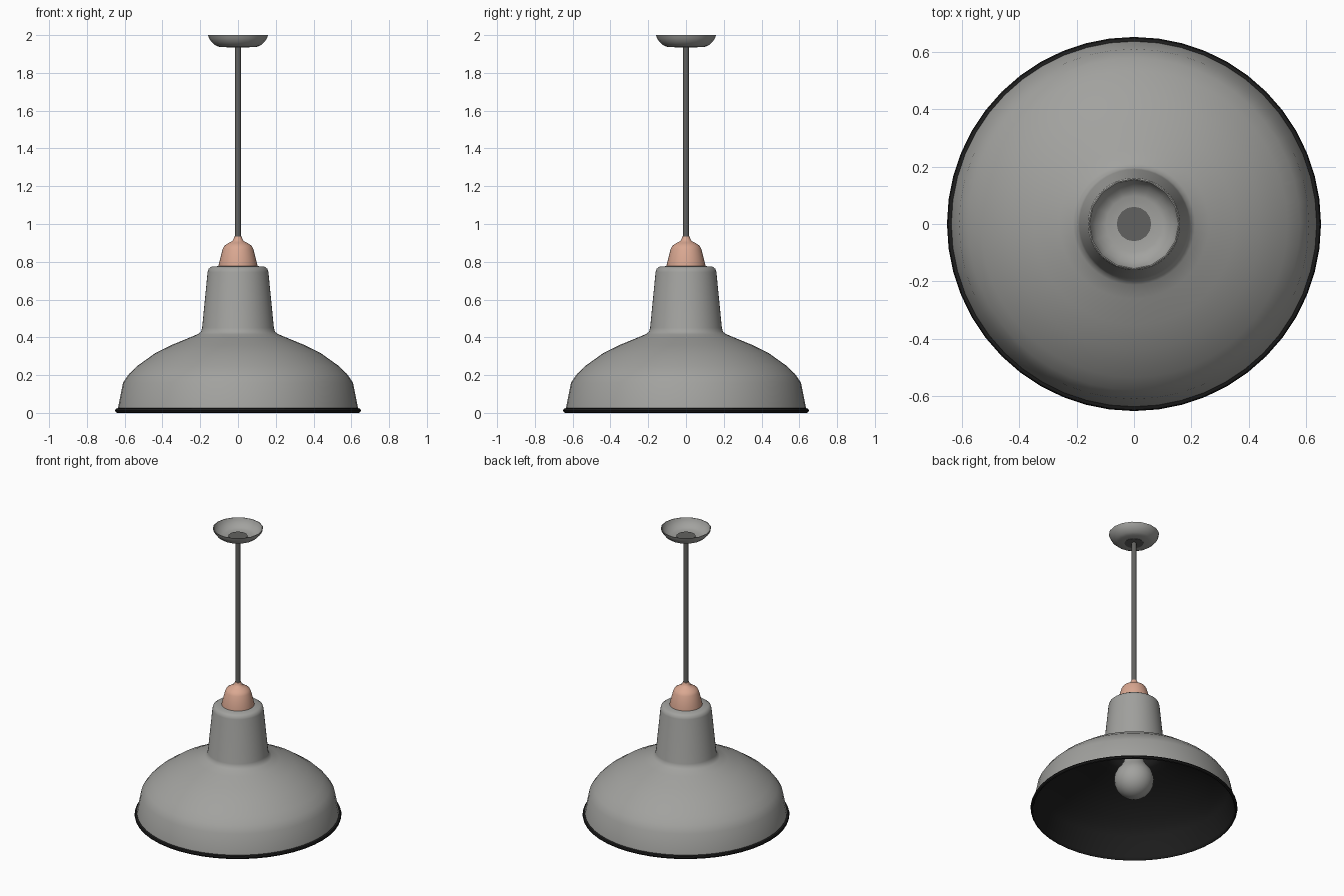
import bpy, bmesh, math

if "Cube" in bpy.data.objects:
    bpy.data.objects.remove(bpy.data.objects["Cube"])


def material(name, rgb):
    m = bpy.data.materials.new(name)
    m.diffuse_color = (*rgb, 1.0)
    m.use_nodes = True
    m.node_tree.nodes["Principled BSDF"].inputs["Base Color"].default_value = m.diffuse_color
    return m


GREY = material("warm grey enamel", (0.36, 0.36, 0.345))
BLACK = material("black lining", (0.012, 0.012, 0.012))
COPPER = material("pale copper", (0.70, 0.39, 0.285))
DARK = material("dark grey rod", (0.12, 0.12, 0.115))


def lathe(name, profile, mat, sides=32, angle=40):
    """Revolve (radius, z) points about z; an upward profile faces outward."""
    bm = bmesh.new()
    rings = []
    for r, z in profile:
        if r == 0:
            rings.append([bm.verts.new((0, 0, z))] * sides)
        else:
            rings.append([bm.verts.new((r * math.cos(2 * math.pi * j / sides),
                                        r * math.sin(2 * math.pi * j / sides), z))
                          for j in range(sides)])
    for a, b in zip(rings, rings[1:]):
        for j in range(sides):
            k = (j + 1) % sides
            corners = list(dict.fromkeys((a[j], a[k], b[k], b[j])))
            if len(corners) > 2:
                bm.faces.new(corners)
    me = bpy.data.meshes.new(name)
    bm.to_mesh(me)
    bm.free()
    me.materials.append(mat)
    ob = bpy.data.objects.new(name, me)
    bpy.context.collection.objects.link(ob)
    bpy.ops.object.select_all(action='DESELECT')
    ob.select_set(True)
    bpy.context.view_layer.objects.active = ob
    bpy.ops.object.shade_smooth_by_angle(angle=math.radians(angle))
    return ob


# Outer enamel shell of the shade with its tall neck
outer = [(0.636, 0.024), (0.609, 0.16), (0.578, 0.205), (0.534, 0.248),
         (0.44, 0.315), (0.35, 0.36), (0.26, 0.397), (0.212, 0.417),
         (0.196, 0.43), (0.19, 0.45), (0.161, 0.745), (0.156, 0.763),
         (0.14, 0.774), (0.09, 0.778), (0, 0.778)]
lathe("shade", outer, GREY, 48)

# Black lining, running down the inside and turning out into the rolled rim
inner = [(0, 0.766)] + [(r - 0.01, z - 0.01) for r, z in reversed(outer[1:-1])]
rim = [(0.628, 0.02), (0.632, 0.006), (0.64, 0.0), (0.648, 0.004),
       (0.651, 0.013), (0.647, 0.022), (0.634, 0.026)]
lathe("lining_and_rim", inner + rim, BLACK, 48)

# Copper cap over the neck
lathe("cap", [(0, 0.772), (0.103, 0.772), (0.103, 0.782), (0.091, 0.83),
              (0.081, 0.868), (0.072, 0.885), (0.05, 0.9), (0.03, 0.91),
              (0.023, 0.92), (0.02, 0.934), (0, 0.934)], COPPER)

# Rod and the fixing disc at its top
lathe("rod", [(0, 0.92), (0.016, 0.92), (0.016, 1.945), (0, 1.945)], DARK, 16)
lathe("rod_disc", [(0, 1.934), (0.06, 1.934), (0.06, 1.946), (0, 1.946)], DARK, 16)

# Ceiling canopy, an open thin bowl
lathe("canopy", [(0.055, 1.936), (0.1, 1.938), (0.12, 1.946), (0.141, 1.964),
                 (0.153, 1.983), (0.159, 2.0), (0.155, 2.0), (0.149, 1.984),
                 (0.137, 1.967), (0.117, 1.95), (0.098, 1.943), (0.055, 1.941)],
      GREY, 16)

# Bulb: round globe narrowing into a neck
globe = [(0.125 * math.sin(t), 0.215 - 0.125 * math.cos(t))
         for t in (math.radians(a) for a in range(15, 136, 15))]
lathe("bulb", [(0, 0.09)] + globe + [(0.066, 0.34), (0.055, 0.39), (0.052, 0.45)], GREY, 24)

# Socket hidden in the neck
lathe("socket", [(0, 0.44), (0.065, 0.44), (0.065, 0.766), (0, 0.766)], BLACK, 24)
